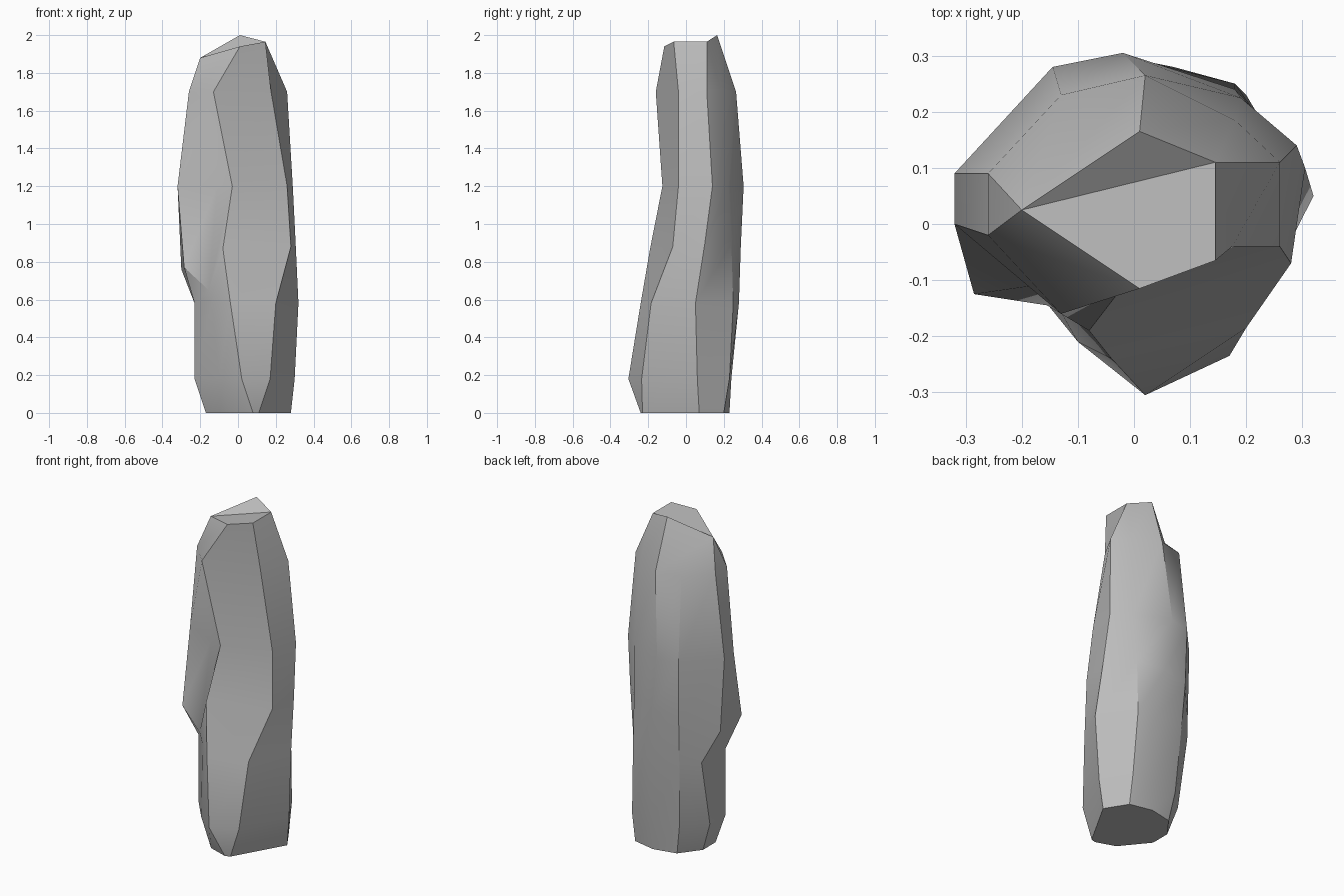
import bpy
import bmesh
from math import radians

# Remove the default object
cube = bpy.data.objects.get("Cube")
if cube:
    bpy.data.objects.remove(cube, do_unlink=True)

# Stone material
stone = bpy.data.materials.new("grey stone")
stone.use_nodes = True
grey = (0.5, 0.5, 0.5, 1)
stone.diffuse_color = grey
stone.node_tree.nodes["Principled BSDF"].inputs["Base Color"].default_value = grey

# Each ring runs counter-clockwise from the front ridge:
# front ridge, front right, right, back right, back, back left,
# left back, left front, front left
foot = [(.08, -.24), (.11, -.23), (.28, .07), (.2, .2), (.06, .23),
        (-.08, .2), (-.17, .08), (-.17, -.04), (-.04, -.2)]
base = [(.02, -.305), (.17, -.235), (.3, .06), (.2, .23), (.06, .24),
        (-.11, .22), (-.23, .1), (-.23, -.05), (-.1, -.21)]
waist = [(-.04, -.24), (.2, -.185), (.32, .05), (.18, .25), (.07, .28),
         (-.13, .25), (-.23, .18), (-.23, -.05), (-.14, -.14)]
bulge = [(-.08, -.19), (.28, -.07), (.305, .1), (.18, .24), (.02, .29),
         (-.14, .27), (-.3, .1), (-.285, -.125), (-.155, -.145)]
chest = [(-.03, -.125), (.26, -.04), (.29, .14), (.19, .225), (-.02, .305),
         (-.145, .28), (-.32, .09), (-.32, 0), (-.11, -.1)]
shoulder = [(-.13, -.16), (.175, -.04), (.26, .11), (.18, .185), (.02, .265),
            (-.13, .23), (-.26, .09), (-.26, -.02), (-.13, -.16)]

# The overhang at the left hangs lower than the rest of its ring
overhang = [.87, .88, .9, .9, .88, .85, .76, .77, .65]


def add_ring(bm, outline, heights):
    return [bm.verts.new((x, y, z)) for (x, y), z in zip(outline, heights)]


def add_face(bm, corners):
    """Make a face, skipping corners that are used twice in a row."""
    unique = list(dict.fromkeys(corners))
    if len(unique) > 2:
        return bm.faces.new(unique)


def bridge(bm, lower, upper):
    count = len(lower)
    for i in range(count):
        j = (i + 1) % count
        add_face(bm, [lower[i], lower[j], upper[j], upper[i]])


bm = bmesh.new()

# Body rings
levels = [(foot, 0), (base, .18), (waist, .58), (bulge, overhang),
          (chest, 1.2), (shoulder, 1.7)]
rings = []
for outline, height in levels:
    heights = height if isinstance(height, list) else [height] * len(outline)
    rings.append(add_ring(bm, outline, heights))

# Bevelled crown with a raised peak at the back
front = bm.verts.new((.01, -.115, 1.94))
front_right = bm.verts.new((.145, -.065, 1.965))
back_right = bm.verts.new((.145, .11, 1.965))
peak = bm.verts.new((.01, .165, 2))
left = bm.verts.new((-.2, .025, 1.88))
rings.append([front, front_right, back_right, back_right, peak,
              left, left, left, front])

# Walls and caps
for lower, upper in zip(rings, rings[1:]):
    bridge(bm, lower, upper)
add_face(bm, reversed(rings[0]))
add_face(bm, [front, front_right, back_right, left])
add_face(bm, [left, back_right, peak])

bmesh.ops.remove_doubles(bm, verts=bm.verts, dist=.001)
bmesh.ops.recalc_face_normals(bm, faces=bm.faces)

mesh = bpy.data.meshes.new("standing_stone")
bm.to_mesh(mesh)
bm.free()
mesh.materials.append(stone)
pillar = bpy.data.objects.new("standing_stone", mesh)
bpy.context.collection.objects.link(pillar)

# Soft faces, crisp ridges
bpy.ops.object.select_all(action="DESELECT")
pillar.select_set(True)
bpy.context.view_layer.objects.active = pillar
bpy.ops.object.shade_smooth_by_angle(angle=radians(30))
